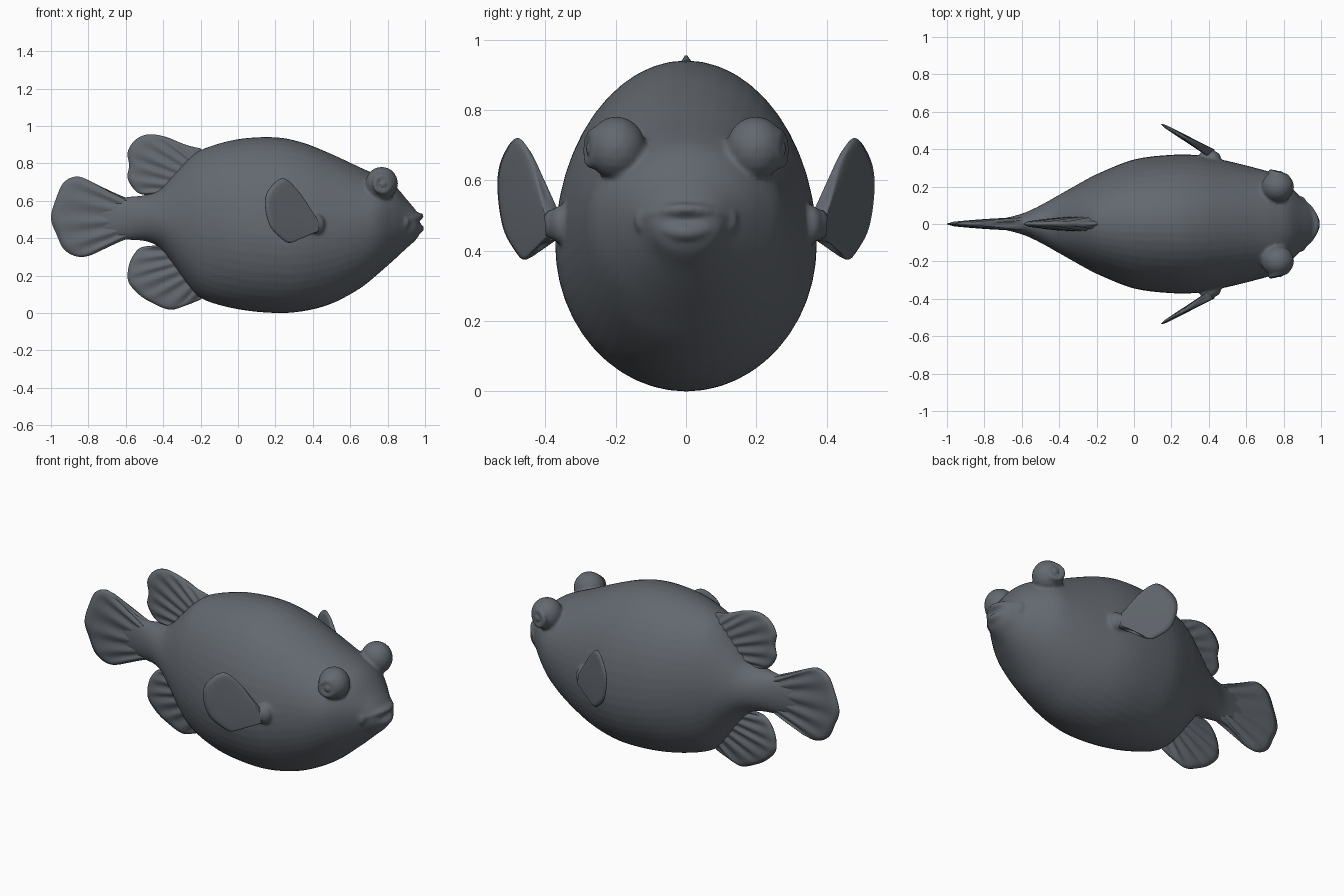
import bpy, bmesh
from math import sin, cos, pi
from mathutils import Vector, Matrix

cube = bpy.data.objects.get("Cube")
if cube:
    bpy.data.objects.remove(cube)

skin = bpy.data.materials.new("slate grey skin")
skin.use_nodes = True
colour = (0.125, 0.14, 0.16, 1)
skin.diffuse_color = colour
bsdf = skin.node_tree.nodes["Principled BSDF"]
bsdf.inputs["Base Color"].default_value = colour
bsdf.inputs["Roughness"].default_value = 0.7


def spline(points, steps):
    """Smooth path through tuples of any length."""
    p = [points[0]] + list(points) + [points[-1]]
    out = []
    for i in range(1, len(p) - 2):
        for s in range(steps):
            t = s / steps
            out.append(tuple(
                b + t / 2 * (c - a + t * (2*a - 5*b + 4*c - d + t * (3*(b - c) + d - a)))
                for a, b, c, d in zip(*p[i - 1:i + 3])))
    return out + [tuple(points[-1])]


def finish(bm, name):
    bmesh.ops.recalc_face_normals(bm, faces=bm.faces)
    mesh = bpy.data.meshes.new(name)
    bm.to_mesh(mesh)
    bm.free()
    mesh.materials.append(skin)
    mesh.shade_smooth()
    obj = bpy.data.objects.new(name, mesh)
    bpy.context.collection.objects.link(obj)
    return obj


def ball(bm, centre, radii, seg=20):
    m = Matrix.Translation(centre) @ Matrix.Diagonal((*radii, 1))
    bmesh.ops.create_uvsphere(bm, u_segments=seg, v_segments=seg // 2, radius=1, matrix=m)


def loft(bm, rings):
    rows = [[bm.verts.new(v) for v in ring] for ring in rings]
    n = len(rows[0])
    for a, b in zip(rows, rows[1:]):
        for i in range(n):
            bm.faces.new((a[i], a[(i + 1) % n], b[(i + 1) % n], b[i]))
    bm.faces.new(rows[0])
    bm.faces.new(rows[-1])


# Body: x, belly, widest height, back, half width
stations = [
    (-.74, .41, .505, .60, .02), (-.6, .392, .505, .62, .055), (-.5, .385, .505, .63, .10),
    (-.42, .35, .5, .66, .145), (-.34, .25, .49, .745, .19), (-.26, .14, .48, .83, .235),
    (-.18, .07, .47, .88, .275), (0, .02, .44, .93, .345), (.2, 0, .42, .94, .37),
    (.35, .01, .42, .91, .367), (.5, .05, .44, .85, .337), (.65, .13, .47, .78, .30),
    (.75, .21, .5, .735, .268), (.83, .28, .51, .69, .205), (.9, .345, .5, .61, .135),
    (.95, .39, .48, .55, .095), (.97, .42, .47, .51, .06)]
body = bmesh.new()
rings = []
for x, low, mid, top, w in spline(stations, 4):
    ring = []
    for k in range(48):
        a = 2 * pi * k / 48
        ring.append((x, w * cos(a), mid + sin(a) * ((top - mid) if sin(a) > 0 else (mid - low))))
    rings.append(ring)
loft(body, rings)

# Lips and cheek folds
for k in range(-12, 13):
    t = k / 12
    drop = t * t
    ball(body, (.966 - .07 * drop, .115 * t, .518 - .022 * drop), (.028, .022, .019), 12)
    ball(body, (.968 - .07 * drop, .10 * t, .452 + .025 * drop), (.028, .022, .024), 12)

for side in (-1, 1):
    ball(body, (.895, .13 * side, .485), (.022, .017, .032))
    # Brow bulge and eyelid ring
    ball(body, (.768, .198 * side, .692), (.088, .084, .09))
    aim = Vector((.3, side, .05)).normalized()
    turn = aim.to_track_quat('Z', 'Y').to_matrix()
    centre = Vector((.772, .268 * side, .69))
    for k in range(24):
        a = 2 * pi * k / 24
        ball(body, centre + turn @ Vector((.043 * cos(a), .043 * sin(a), 0)), (.015,) * 3, 10)
    # Pectoral fin shoulder
    ball(body, (.42, .355 * side, .475), (.045, .035, .055))
    ball(body, (.395, .378 * side, .475), (.04, .03, .045))

fish = finish(body, "body")
blend = fish.modifiers.new("blend parts", 'REMESH')
blend.mode = 'VOXEL'
blend.voxel_size = .009
blend.use_smooth_shade = True
soften = fish.modifiers.new("soften seams", 'SMOOTH')
soften.factor = .5
soften.iterations = 5

# Eyeballs
for side, label in ((1, "left"), (-1, "right")):
    eye = bmesh.new()
    ball(eye, (.774, .256 * side, .69), (.033, .028, .033))
    finish(eye, label + "_eye")


def fin(name, root, outline, thick, rays=0, place=lambda x: 0, normal=(0, 1, 0)):
    """Tapering blade fanned from a root line to an outline, both in x and z."""
    edge = spline(outline, 8)
    n, rows = len(edge), 12
    nrm = Vector(normal).normalized()
    a, b = Vector(root[0]), Vector(root[1])
    bm = bmesh.new()
    sheets = []
    for sign in (1, -1):
        sheet = []
        for i, e in enumerate(edge):
            u = i / (n - 1)
            line = []
            for j in range(rows + 1):
                v = j / rows
                p = a.lerp(b, u).lerp(Vector(e), v)
                rim = min(1, 7 * min(u, 1 - u)) ** .5
                half = (thick * (1 - .8 * v) * rim + .003) * (1 if j < rows else .3)
                wave = .005 * sin(u * rays * 2 * pi) * sin(pi * v) * rim
                line.append(bm.verts.new(
                    Vector((p.x, place(p.x), p.y)) + nrm * (sign * half + wave)))
            sheet.append(line)
        sheets.append(sheet)
        for i in range(n - 1):
            for j in range(rows):
                bm.faces.new((sheet[i][j], sheet[i + 1][j], sheet[i + 1][j + 1], sheet[i][j + 1]))
    # Close the rim
    loops = [[s[0][j] for j in range(rows)] + [s[i][rows] for i in range(n)]
             + [s[-1][j] for j in range(rows - 1, -1, -1)] for s in sheets]
    for i in range(len(loops[0]) - 1):
        bm.faces.new((loops[0][i], loops[0][i + 1], loops[1][i + 1], loops[1][i]))
    return finish(bm, name)


fin("tail_fin", ((-.54, .6), (-.54, .41)),
    [(-.66, .635), (-.78, .7), (-.86, .73), (-.93, .7), (-.97, .62), (-1, .51),
     (-.97, .42), (-.93, .34), (-.86, .302), (-.78, .312), (-.66, .378)], .034, 7)

fin("dorsal_fin", ((-.16, .83), (-.36, .62)),
    [(-.2, .88), (-.28, .9), (-.39, .943), (-.48, .955), (-.55, .925), (-.59, .86),
     (-.582, .79), (-.59, .72), (-.55, .655), (-.5, .632), (-.42, .64)], .038, 8)

fin("anal_fin", ((-.16, .13), (-.36, .39)),
    [(-.2, .072), (-.28, .04), (-.365, .018), (-.46, .055), (-.525, .095), (-.58, .155),
     (-.59, .21), (-.575, .28), (-.535, .34), (-.49, .357), (-.42, .358)], .038, 8)

for side, label in ((1, "left"), (-1, "right")):
    fin(label + "_pectoral_fin", ((.41, .515), (.42, .43)),
        [(.375, .565), (.315, .66), (.24, .72), (.165, .66), (.145, .58),
         (.17, .47), (.225, .405), (.28, .375), (.35, .42)], .022, 0,
        lambda x, s=side: s * (.375 + .58 * (.42 - x)), (.58, side, 0))
